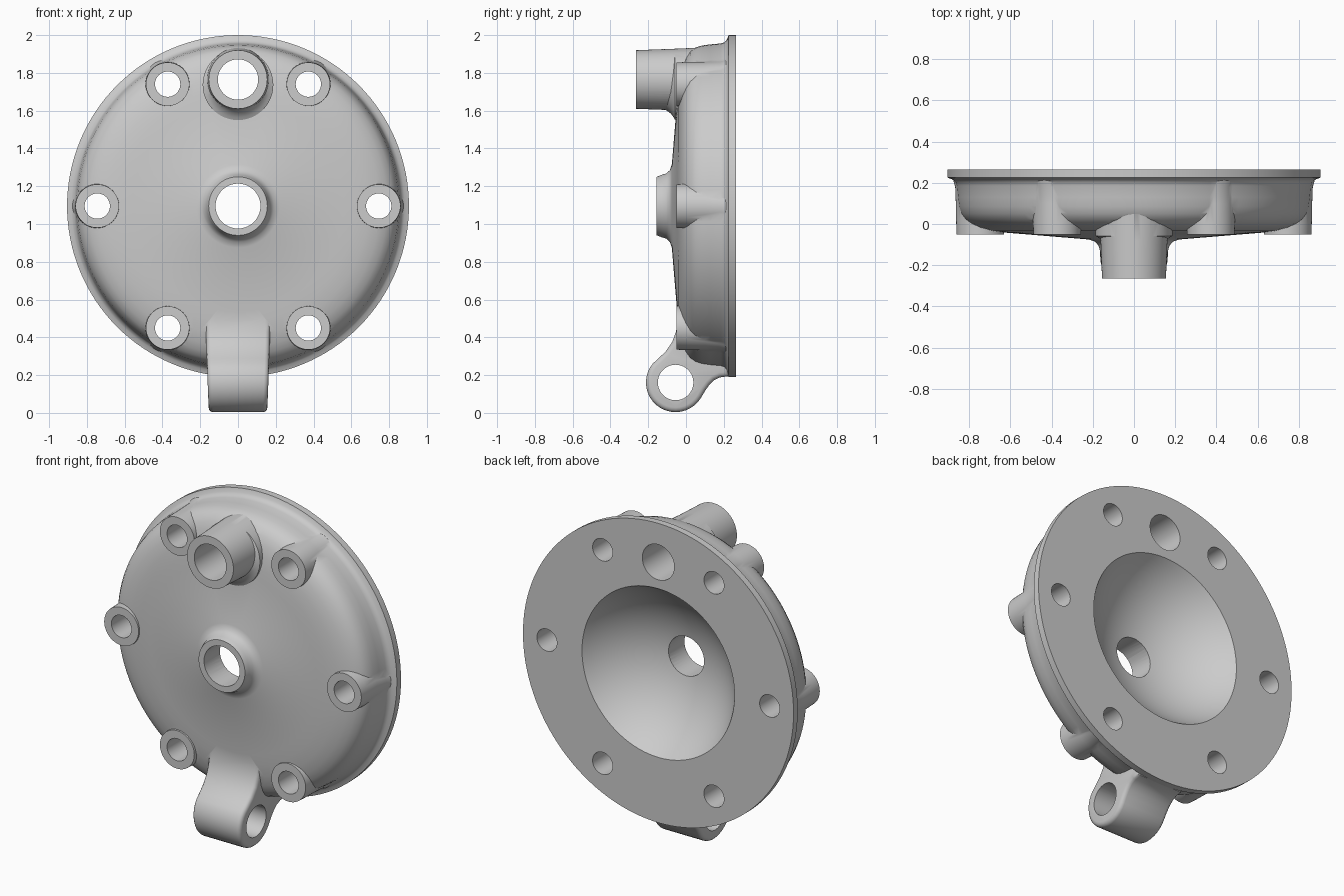
import bpy, bmesh, math
from mathutils import Vector

cube = bpy.data.objects.get("Cube")
if cube:
    bpy.data.objects.remove(cube, do_unlink=True)

CZ = 1.095      # height of the disc axis
BACK = 0.265    # flat mounting face


def to_object(name, bm):
    bmesh.ops.recalc_face_normals(bm, faces=bm.faces)
    mesh = bpy.data.meshes.new(name)
    bm.to_mesh(mesh)
    bm.free()
    obj = bpy.data.objects.new(name, mesh)
    bpy.context.collection.objects.link(obj)
    return obj


def lathe(name, profile, x=0.0, z=CZ, segs=48):
    """Turn (radius, y) points around an axis parallel to y."""
    bm = bmesh.new()
    rings = []
    for r, y in profile:
        rings.append([bm.verts.new((x + r * math.cos(2 * math.pi * i / segs), y,
                                    z + r * math.sin(2 * math.pi * i / segs)))
                      for i in range(segs)])
    for a, b in zip(rings, rings[1:]):
        for i in range(segs):
            j = (i + 1) % segs
            bm.faces.new((a[i], a[j], b[j], b[i]))
    bm.faces.new(rings[0])
    bm.faces.new(rings[-1])
    return to_object(name, bm)


def extrude_x(name, outline, half, bevel=0.0):
    """Extrude a (y, z) outline along x and round the rims of both ends."""
    bm = bmesh.new()
    face = bm.faces.new([bm.verts.new((-half, y, z)) for y, z in outline])
    ext = bmesh.ops.extrude_face_region(bm, geom=[face])
    for v in ext["geom"]:
        if isinstance(v, bmesh.types.BMVert):
            v.co.x = half
    if bevel:
        rims = [e for e in bm.edges if abs(e.verts[0].co.x - e.verts[1].co.x) < 1e-5]
        bmesh.ops.bevel(bm, geom=rims, offset=bevel, segments=3, profile=0.5,
                        affect='EDGES')
    return to_object(name, bm)


def combine(target, tool, operation):
    tool.hide_render = True
    mod = target.modifiers.new(operation.title(), 'BOOLEAN')
    mod.operation = operation
    mod.solver = 'EXACT'
    mod.object = tool
    bpy.context.view_layer.objects.active = target
    bpy.ops.object.modifier_apply(modifier=mod.name)
    bpy.data.objects.remove(tool, do_unlink=True)


# Disc: flange, rounded shoulder, shallow conical face and central hub
cover = lathe("cover", [
    (0.905, BACK), (0.905, 0.225), (0.882, 0.217), (0.868, 0.205), (0.861, 0.185),
    (0.856, 0.13), (0.85, 0.085), (0.839, 0.05), (0.82, 0.022), (0.79, 0.0),
    (0.75, -0.018), (0.69, -0.033), (0.62, -0.042), (0.56, -0.047), (0.22, -0.075),
    (0.19, -0.085), (0.172, -0.105), (0.165, -0.13), (0.155, -0.155)], segs=128)

# Six bolt bosses on one pitch circle, flared where they meet the shoulder
bolts = [(0.745 * math.cos(math.radians(60 * k)),
          CZ + 0.745 * math.sin(math.radians(60 * k))) for k in range(6)]
for x, z in bolts:
    combine(cover, lathe("bolt_boss", [
        (0.115, -0.05), (0.117, 0.0), (0.119, 0.1), (0.122, 0.18),
        (0.132, 0.215), (0.132, 0.24)], x, z), 'UNION')

# Tall port at the top, with a fillet on its lower side
PORT_Z = 1.765
combine(cover, lathe("port", [
    (0.155, -0.265), (0.162, -0.08), (0.168, 0.06), (0.176, 0.17),
    (0.186, 0.21), (0.186, 0.24)], 0, PORT_Z, 64), 'UNION')
combine(cover, lathe("port_fillet", [
    (0.128, -0.12), (0.138, -0.1), (0.153, -0.08), (0.172, -0.066),
    (0.187, -0.058), (0.187, 0.0)], 0, PORT_Z - 0.028, 56), 'UNION')

# Hinge lug below: round eye blended into the face and the flange
EYE = Vector((-0.055, 0.161))
EYE_R = 0.157
eye_arc = [(EYE.x + EYE_R * math.cos(math.radians(a)),
            EYE.y + EYE_R * math.sin(math.radians(a))) for a in range(140, 331, 10)]
lug = extrude_x("hinge_lug", eye_arc + [
    (0.103, 0.12), (0.125, 0.15), (0.15, 0.174), (0.18, 0.188), (0.225, 0.194),
    (0.23, 0.26), (0.1, 0.58), (-0.02, 0.58), (-0.04, 0.51), (-0.053, 0.43),
    (-0.073, 0.375), (-0.108, 0.325), (-0.145, 0.289)], 0.17, 0.025)
for v in lug.data.vertices:
    v.co.x *= 0.91 + 0.22 * min(v.co.z, 0.4)
combine(cover, lug, 'UNION')

# Domed chamber hollowed from the back
DEPTH, RIM = 0.28, 0.51
R = (RIM ** 2 + DEPTH ** 2) / (2 * DEPTH)
sweep = math.asin(RIM / R)
dome = [(R * math.sin(sweep * t / 16), BACK - DEPTH + R * (1 - math.cos(sweep * t / 16)))
        for t in range(1, 17)]
combine(cover, lathe("chamber_cutter", dome + [(RIM, 0.35)], segs=96), 'DIFFERENCE')

# Through holes: hub, port, bolts and hinge eye
holes = [(0, CZ, 0.119), (0, PORT_Z, 0.107)] + [(x, z, 0.067) for x, z in bolts]
for x, z, r in holes:
    combine(cover, lathe("hole_cutter", [(r, -0.5), (r, 0.5)], x, z, 40), 'DIFFERENCE')
pin = [(EYE.x + 0.094 * math.cos(math.radians(a)),
        EYE.y + 0.094 * math.sin(math.radians(a))) for a in range(0, 360, 9)]
combine(cover, extrude_x("pin_cutter", pin, 0.5), 'DIFFERENCE')

# Smooth shading with sharp machined edges
bpy.ops.object.select_all(action='DESELECT')
cover.select_set(True)
bpy.context.view_layer.objects.active = cover
bpy.ops.object.shade_smooth_by_angle(angle=math.radians(32))
